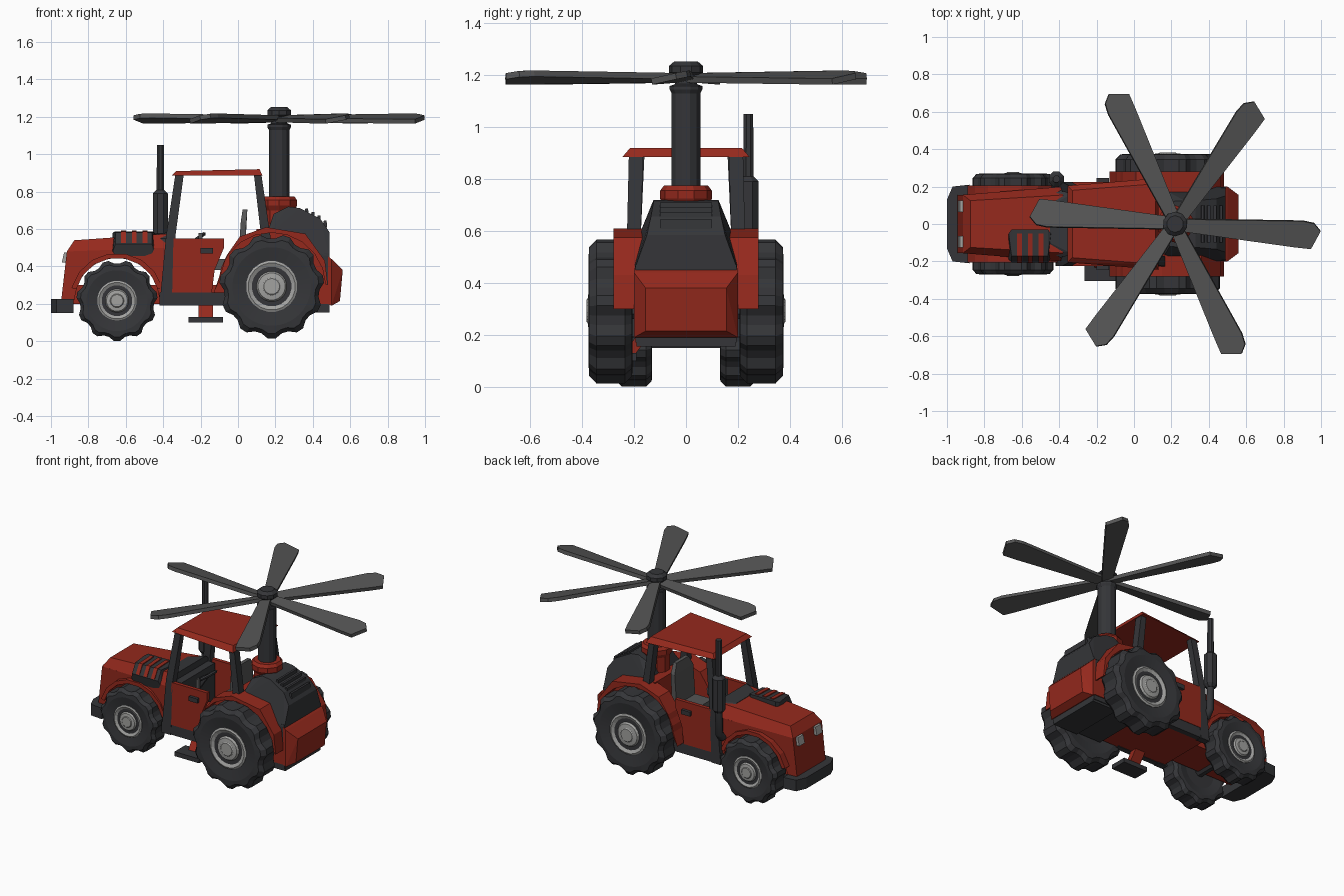
import bpy, bmesh, math
from mathutils import Matrix, Vector

if "Cube" in bpy.data.objects:
    bpy.data.objects.remove(bpy.data.objects["Cube"])


def material(name, c):
    m = bpy.data.materials.new(name)
    m.diffuse_color = (*c, 1)
    m.use_nodes = True
    m.node_tree.nodes["Principled BSDF"].inputs["Base Color"].default_value = m.diffuse_color
    return m


RED = material("red paint", (0.30, 0.022, 0.012))
DARK = material("dark plastic", (0.035, 0.036, 0.04))
GREY = material("blade grey", (0.09, 0.09, 0.09))
LIGHT = material("light metal", (0.36, 0.36, 0.35))


def finish(name, bm, mat, mirror=False):
    bmesh.ops.recalc_face_normals(bm, faces=bm.faces[:])
    me = bpy.data.meshes.new(name)
    bm.to_mesh(me)
    bm.free()
    me.materials.append(mat)
    ob = bpy.data.objects.new(name, me)
    bpy.context.collection.objects.link(ob)
    if mirror:
        md = ob.modifiers.new("Mirror", 'MIRROR')
        md.use_axis = (False, True, False)
        md.use_mirror_merge = False
    return ob


def loft(name, loops, mat, mirror=False):
    """Bridge equal-length closed loops and cap the ends."""
    bm = bmesh.new()
    rows = [[bm.verts.new(p) for p in loop] for loop in loops]
    n = len(rows[0])
    for a, b in zip(rows, rows[1:]):
        for i in range(n):
            j = (i + 1) % n
            bm.faces.new((a[i], a[j], b[j], b[i]))
    bm.faces.new(rows[0])
    bm.faces.new(rows[-1])
    return finish(name, bm, mat, mirror)


def prism(name, pts, y0, y1, mat, mirror=False):
    """Extrude an xz profile between y0 and y1 (numbers or functions of x, z)."""
    f = lambda y, p: y(*p) if callable(y) else y
    return loft(name, [[(p[0], f(y, p), p[1]) for p in pts] for y in (y0, y1)], mat, mirror)


def taper(name, lo, hi, mat, mirror=False):
    """Box between two rectangles (x0, x1, y0, y1, z)."""
    rect = lambda a, b, c, d, z: [(a, c, z), (b, c, z), (b, d, z), (a, d, z)]
    return loft(name, [rect(*lo), rect(*hi)], mat, mirror)


def box(name, x0, x1, y0, y1, z0, z1, mat, mirror=False):
    return taper(name, (x0, x1, y0, y1, z0), (x0, x1, y0, y1, z1), mat, mirror)


def hull(name, pts, mat, both=True):
    """Convex solid; points are reflected across y when both is set."""
    bm = bmesh.new()
    for x, y, z in pts + ([(x, -y, z) for x, y, z in pts] if both else []):
        bm.verts.new((x, y, z))
    bmesh.ops.convex_hull(bm, input=bm.verts[:])
    bmesh.ops.dissolve_limit(bm, angle_limit=0.02, verts=bm.verts[:], edges=bm.edges[:])
    return finish(name, bm, mat)


def lathe(name, prof, n, c, axis, mat, mirror=False):
    """Turn (radius, height, lug depth) rows around the y or z axis."""
    loops = []
    for r, h, *d in prof:
        loop = []
        for i in range(n):
            a = 2 * math.pi * (i + 0.5) / n
            q = r - (d[0] if d and i % 4 > 1 else 0)
            u, v = q * math.cos(a), q * math.sin(a)
            loop.append((c[0] + u, c[1] + h, c[2] + v) if axis == 'y' else (c[0] + u, c[1] + v, c[2] + h))
        loops.append(loop)
    return loft(name, loops, mat, mirror)


def arc(cx, cz, r, a0, a1, n):
    return [(cx + r * math.cos(math.radians(a0 + (a1 - a0) * i / n)),
             cz + r * math.sin(math.radians(a0 + (a1 - a0) * i / n))) for i in range(n + 1)]


# Wheels: lugged tyres, dished rims, hubs
for nm, x, y, R, a in (("rear", 0.18, 0.29, 0.28, 0.085), ("front", -0.647, 0.2, 0.217, 0.07)):
    c, d = (x, y, R + (0.013 if nm == "rear" else 0)), R * 0.085
    half = [(0.5 * R, 0.85 * a), (0.75 * R, a), (0.9 * R, 0.97 * a, d * 0.7), (R, 0.65 * a, d)]
    tyre = [(p[0], -p[1], *p[2:]) for p in half] + half[::-1]
    lathe(nm + "_tyres", tyre, 44, c, 'y', DARK, True)
    lathe(nm + "_rims", [(0.49 * R, 0), (0.49 * R, 0.9 * a), (0.45 * R, 0.97 * a), (0.35 * R, 0.8 * a),
                         (0.3 * R, 0.8 * a), (0.26 * R, a), (0.17 * R, 1.04 * a), (0.15 * R, 1.1 * a)],
          20, c, 'y', LIGHT, True)
    lathe(nm + "_axle", [(0.035, -2 * y + 0.02), (0.035, -0.02)], 8, c, 'y', DARK)

# Hood: lower sides with wheel arch, chamfered top, belly between wheels
hood_w = lambda x, z: 0.155 + 0.045 * (x + 0.93) / 0.55
prism("hood_sides", [(-0.945, 0.22), (-0.875, 0.22)] + arc(-0.647, 0.22, 0.228, 178, 2, 8)
      + [(-0.38, 0.2), (-0.38, 0.5), (-0.915, 0.48)], lambda x, z: -hood_w(x, z), hood_w, RED)
hull("hood_top", [(-0.915, 0.156, 0.48), (-0.38, 0.2, 0.5), (-0.875, 0.125, 0.54),
                  (-0.45, 0.145, 0.568), (-0.38, 0.155, 0.575)], RED)
box("belly", -0.9, 0.3, -0.12, 0.12, 0.2, 0.3, RED)
prism("front_fenders", arc(-0.647, 0.22, 0.252, 165, 15, 7) + arc(-0.647, 0.22, 0.226, 15, 165, 7),
      0.15, 0.205, RED, True)
hull("cowl", [(-0.45, 0.15, 0.55), (-0.45, 0.1, 0.573), (-0.35, 0.2, 0.55), (-0.35, 0.15, 0.585),
              (-0.36, 0.2, 0.5)], DARK)
taper("headlights", (-0.942, -0.9, 0.065, 0.125, 0.42), (-0.93, -0.88, 0.065, 0.125, 0.475), LIGHT, True)
hull("front_bumper", [(x, y, z) for z in (0.15, 0.225) for x, y in
                      ((-1.0, 0.13), (-0.97, 0.2), (-0.88, 0.21), (-0.88, 0.1))], DARK)

# Side vent on the hood with red slots
vent = [(-0.19, 0.455), (-0.205, 0.52), (-0.17, 0.582), (-0.03, 0.588), (-0.03, 0.5)]
hull("hood_vent", [(x, y, z) for x in (-0.655, -0.46) for y, z in vent]
     + [(x, -0.19, 0.48) for x in (-0.67, -0.445)] + [(x, -0.05, 0.58) for x in (-0.67, -0.445)], DARK, False)
for i in range(3):
    x = -0.625 + 0.057 * i
    hull(f"vent_slot_{i + 1}", [(x + k, y, z) for k in (0, 0.026) for y, z in
                                ((-0.208, 0.525), (-0.172, 0.587), (-0.05, 0.593), (-0.05, 0.55))], RED, False)

# Exhaust: elbow, muffler, stack
cu = bpy.data.curves.new("exhaust_elbow", 'CURVE')
cu.dimensions, cu.bevel_depth, cu.bevel_resolution, cu.use_fill_caps = '3D', 0.026, 1, True
sp = cu.splines.new('POLY')
path = [(0.15, 0.37), (0.21, 0.375), (0.235, 0.41), (0.24, 0.6)]
sp.points.add(len(path) - 1)
for p, (y, z) in zip(sp.points, path):
    p.co = (-0.415, y, z, 1)
cu.materials.append(DARK)
bpy.context.collection.objects.link(bpy.data.objects.new("exhaust_elbow", cu))
lathe("exhaust_stack", [(0.028, 0.56), (0.043, 0.58), (0.043, 0.79), (0.022, 0.81), (0.02, 1.05)],
      8, (-0.415, 0.24, 0), 'z', DARK)

# Cab: floor, sills, doors, pillars, roof
box("cab_floor", -0.4, 0.12, -0.2, 0.2, 0.195, 0.26, RED)
box("sills", -0.42, -0.03, 0.185, 0.222, 0.192, 0.262, DARK, True)
prism("doors", [(-0.352, 0.26), (-0.14, 0.26), (-0.125, 0.38), (-0.075, 0.5), (-0.075, 0.55), (-0.345, 0.55)],
      0.2, 0.225, RED, True)
box("door_handles", -0.2, -0.135, 0.22, 0.245, 0.47, 0.5, DARK, True)
taper("front_pillars_lower", (-0.42, -0.35, 0.18, 0.225, 0.19), (-0.385, -0.335, 0.18, 0.225, 0.56), DARK, True)
taper("front_pillars", (-0.385, -0.335, 0.175, 0.225, 0.56), (-0.335, -0.29, 0.16, 0.2, 0.892), DARK, True)
taper("rear_pillars", (0.125, 0.175, 0.175, 0.228, 0.55), (0.085, 0.125, 0.165, 0.22, 0.892), DARK, True)
hull("roof", [(-0.355, 0.205, 0.885), (0.132, 0.245, 0.885), (-0.33, 0.18, 0.91), (0.115, 0.215, 0.92)], RED)

# Interior: dash, steering wheel, seat, lever
box("dashboard", -0.38, -0.3, -0.18, 0.18, 0.24, 0.54, DARK)
bpy.ops.mesh.primitive_torus_add(major_segments=12, minor_segments=5, major_radius=0.06, minor_radius=0.01,
                                 location=(-0.23, 0, 0.54), rotation=(0, math.radians(-35), 0))
bpy.context.object.name = "steering_wheel"
bpy.context.object.data.materials.append(DARK)
taper("steering_column", (-0.31, -0.285, -0.012, 0.012, 0.44), (-0.24, -0.215, -0.012, 0.012, 0.545), DARK)
taper("lever", (-0.21, -0.19, -0.15, -0.13, 0.26), (-0.21, -0.19, -0.15, -0.13, 0.58), GREY)
box("seat_base", -0.09, 0.04, -0.07, 0.07, 0.26, 0.38, DARK)
box("seat_cushion", -0.13, 0.05, -0.1, 0.1, 0.38, 0.44, GREY)
hull("seat_back", [(0.0, 0.1, 0.43), (0.035, 0.1, 0.43), (0.015, 0.1, 0.64), (0.045, 0.1, 0.64),
                   (0.025, 0.065, 0.705), (0.05, 0.065, 0.705)], GREY)

# Rear fenders and inner walls
outer = [(-0.13, 0.26), (-0.06, 0.46), (0.01, 0.56), (0.15, 0.61), (0.36, 0.575), (0.465, 0.43), (0.48, 0.3)]
prism("rear_fenders", outer + arc(0.18, 0.293, 0.288, 2, 178, 10), 0.18, 0.28, RED, True)
prism("inner_walls", [(-0.13, 0.2)] + outer + [(0.48, 0.2)], 0.165, 0.2, RED, True)

# Engine housing, slats, tail
box("rear_chassis", 0.11, 0.488, -0.195, 0.195, 0.17, 0.47, DARK)
box("cab_back_wall", 0.1, 0.2, -0.19, 0.19, 0.25, 0.6, RED)
hull("engine_housing", [(0.19, 0.12, 0.68), (0.27, 0.125, 0.72), (0.33, 0.125, 0.712), (0.44, 0.135, 0.655),
                        (0.488, 0.15, 0.585), (0.488, 0.197, 0.455), (0.15, 0.2, 0.46), (0.15, 0.19, 0.56)], DARK)
for i in range(4):
    x, z = 0.365 + 0.033 * i, 0.702 - 0.019 * i - (0.008 if i == 3 else 0)
    taper(f"engine_slat_{i + 1}", (x - 0.012, x + 0.012, -0.1, 0.1, z - 0.03),
          (x - 0.005, x + 0.01, -0.1, 0.1, z + 0.008), DARK)
hull("tail_bumper", [(0.48, 0.2, 0.455), (0.48, 0.2, 0.2), (0.5, 0.2, 0.44), (0.5, 0.2, 0.19),
                     (0.56, 0.155, 0.38), (0.545, 0.155, 0.215)], RED)
box("tow_plate", 0.3, 0.49, -0.19, 0.19, 0.155, 0.2, DARK)

# Step on the entry side
hull("step_bracket", [(x, y, z) for x in (-0.21, -0.135) for y, z in
                      ((-0.14, 0.2), (-0.19, 0.2), (-0.2, 0.12), (-0.24, 0.12))], RED, False)
box("step", -0.265, -0.08, -0.305, -0.19, 0.1, 0.13, DARK)

# Rotor: collar, mast, hub, six pitched blades
RX, RY = 0.22, 0.0
lathe("mast_collar", [(0.085, 0.58), (0.085, 0.7), (0.1, 0.725), (0.1, 0.755), (0.085, 0.775)], 10, (RX, RY, 0), 'z', RED)
lathe("mast", [(0.057, 0.7), (0.057, 1.13), (0.065, 1.145), (0.065, 1.158), (0.045, 1.165), (0.04, 1.2)],
      12, (RX, RY, 0), 'z', DARK)
lathe("rotor_hub", [(0.05, 1.195), (0.066, 1.21), (0.066, 1.235), (0.045, 1.253)], 10, (RX, RY, 0), 'z', DARK)
blade = [(0.02, 0.03), (0.68, 0.078), (0.74, 0.07), (0.778, 0.03), (0.735, -0.07), (0.65, -0.068), (0.02, -0.035)]
for k in range(6):
    m = (Matrix.Translation((RX, RY, 1.19)) @ Matrix.Rotation(math.radians(60 * k - 5), 4, 'Z')
         @ Matrix.Rotation(math.radians(12), 4, 'X'))
    loft(f"rotor_blade_{k + 1}", [[m @ Vector((x, y, z)) for x, y in blade] for z in (-0.012, 0.012)], GREY)
